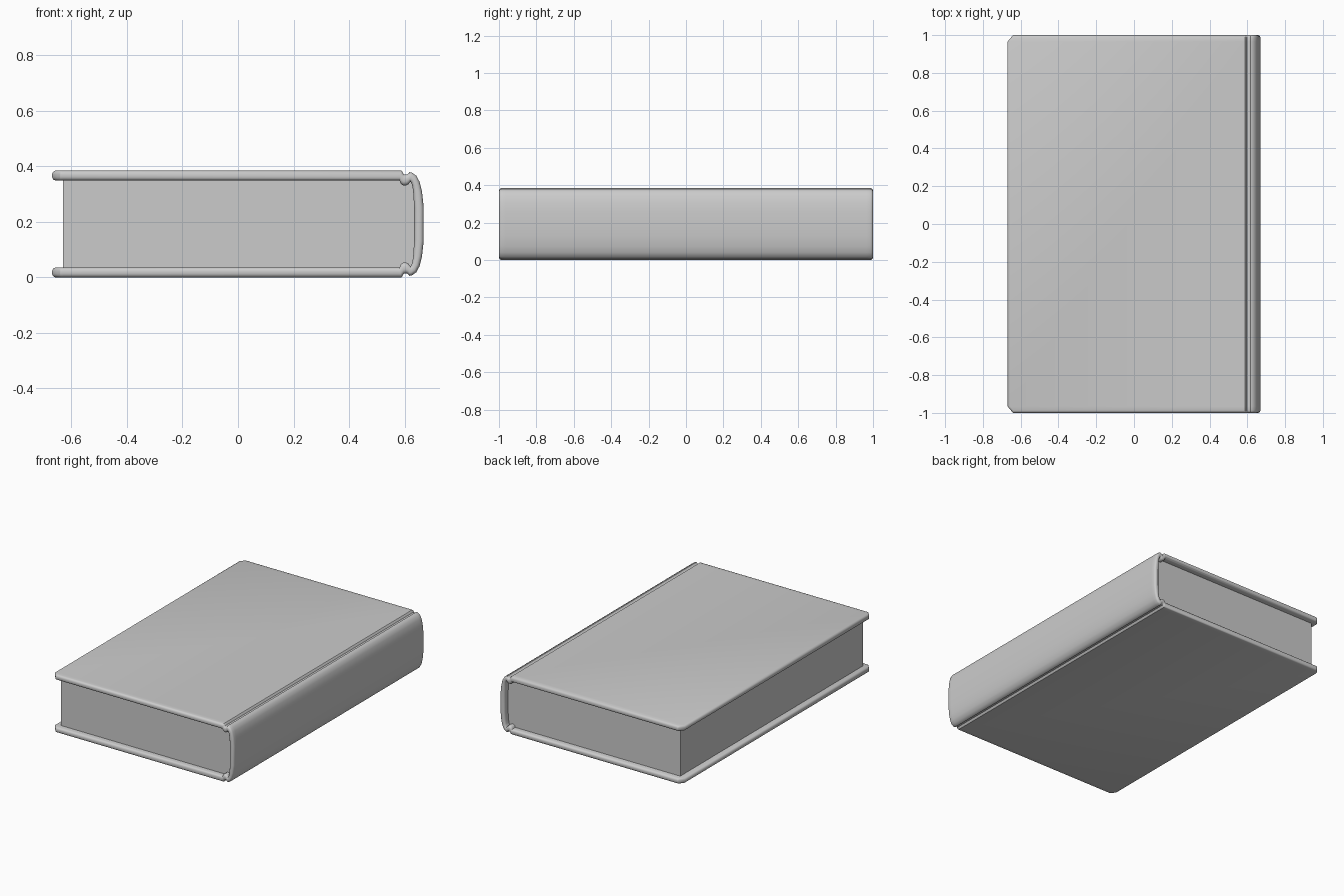
import bpy
import bmesh

if "Cube" in bpy.data.objects:
    bpy.data.objects.remove(bpy.data.objects["Cube"])

HEIGHT = 0.385


def finish(bm, name):
    bmesh.ops.recalc_face_normals(bm, faces=bm.faces)
    mesh = bpy.data.meshes.new(name)
    bm.to_mesh(mesh)
    bm.free()
    obj = bpy.data.objects.new(name, mesh)
    bpy.context.collection.objects.link(obj)
    return obj


# Cover cross-section, upper half: (outer x, outer z, inner x, inner z)
half = [
    (0.588, 0.385, 0.582, 0.349),
    (0.593, 0.380, 0.586, 0.338),
    (0.597, 0.372, 0.594, 0.332),
    (0.605, 0.370, 0.605, 0.331),
    (0.612, 0.372, 0.614, 0.335),
    (0.617, 0.379, 0.619, 0.342),
    (0.626, 0.378, 0.622, 0.344),
    (0.642, 0.367, 0.625, 0.340),
    (0.654, 0.345, 0.629, 0.326),
    (0.663, 0.310, 0.632, 0.300),
    (0.669, 0.255, 0.635, 0.250),
]
section = half + [(a, HEIGHT - b, c, HEIGHT - d) for a, b, c, d in reversed(half)]

# Rounded rim: distance in from the edge and share of the board thickness
rim = [(0.0, 0.3), (0.002, 0.6), (0.006, 0.85), (0.013, 1.0)]
stations = [(-1 + d, s) for d, s in rim]
stations += [(-0.965, 1), (0.965, 1)]
stations += [(1 - d, s) for d, s in reversed(rim)]


def cover_row(y, s):
    fore = -0.67 + 0.85 * max(0, abs(y) - 0.965)   # clipped fore-edge corners
    z_out, z_in = HEIGHT, 0.349
    top = [((fore + d, z_out, fore + d, z_in), min(s, t)) for d, t in rim]
    bottom = [((a, HEIGHT - b, c, HEIGHT - e), t) for (a, b, c, e), t in reversed(top)]
    row = []
    for (ox, oz, ix, iz), t in top + [(p, s) for p in section] + bottom:
        cx, cz = (ox + ix) / 2, (oz + iz) / 2
        row.append(((cx + (ox - cx) * t, y, cz + (oz - cz) * t),
                    (cx + (ix - cx) * t, y, cz + (iz - cz) * t)))
    return row


# Hard cover: two boards, hinge grooves and rounded spine in one sheet
bm = bmesh.new()
rows = [[tuple(bm.verts.new(co) for co in pair) for pair in cover_row(y, s)]
        for y, s in stations]
n = len(rows[0])
for a, b in zip(rows, rows[1:]):
    for i in range(n - 1):
        for k in (0, 1):
            bm.faces.new((a[i][k], a[i + 1][k], b[i + 1][k], b[i][k]))
    for i in (0, n - 1):
        bm.faces.new((a[i][0], a[i][1], b[i][1], b[i][0]))
for row in (rows[0], rows[-1]):
    for p, q in zip(row, row[1:]):
        bm.faces.new((p[0], q[0], q[1], p[1]))
cover = finish(bm, "cover")
bpy.context.view_layer.objects.active = cover
cover.select_set(True)
bpy.ops.object.shade_smooth_by_angle(angle=0.7)

# Page block
bm = bmesh.new()
bmesh.ops.create_cube(bm, size=1)
for v in bm.verts:
    v.co.x = -0.63 if v.co.x < 0 else 0.634
    v.co.y *= 1.92
    v.co.z = 0.035 if v.co.z < 0 else 0.35
finish(bm, "pages")
